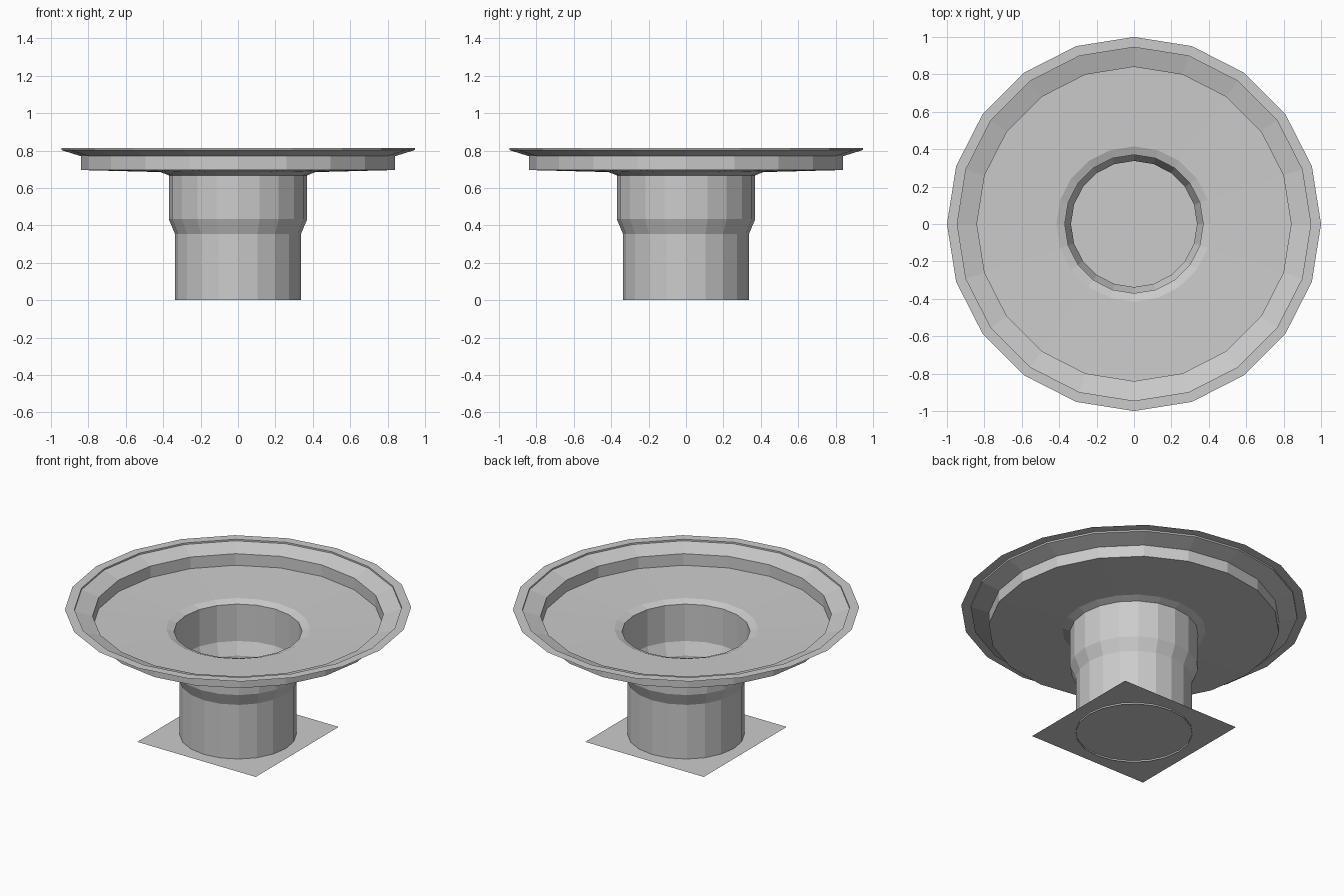
import bpy, bmesh
from math import cos, sin, tau

if "Cube" in bpy.data.objects:
    bpy.data.objects.remove(bpy.data.objects["Cube"])

SIDES = 20


def lathe(name, profile):
    """Revolve an open (radius, height) profile into an open flat-faced shell."""
    bm = bmesh.new()
    rings = [[bm.verts.new((r * cos(tau * i / SIDES), r * sin(tau * i / SIDES), z))
              for i in range(SIDES)] for r, z in profile]
    for a, b in zip(rings, rings[1:]):
        for i in range(SIDES):
            j = (i + 1) % SIDES
            bm.faces.new((a[i], a[j], b[j], b[i]))
    mesh = bpy.data.meshes.new(name)
    bm.to_mesh(mesh)
    bm.free()
    obj = bpy.data.objects.new(name, mesh)
    bpy.context.collection.objects.link(obj)
    return obj


# Stepped drain pipe and wide dish, one continuous thin shell with a flat lip
lathe("pipe_and_dish", [
    (0.337, 0.0), (0.337, 0.355), (0.37, 0.433), (0.37, 0.668),
    (0.415, 0.685), (0.84, 0.696), (0.84, 0.77),
    (0.945, 0.803), (0.945, 0.813), (1.0, 0.813),
])

# Thin square sheet closing the foot of the pipe
bpy.ops.mesh.primitive_plane_add(size=0.835, location=(0, 0, 0.01))
bpy.context.object.name = "base_plate"
